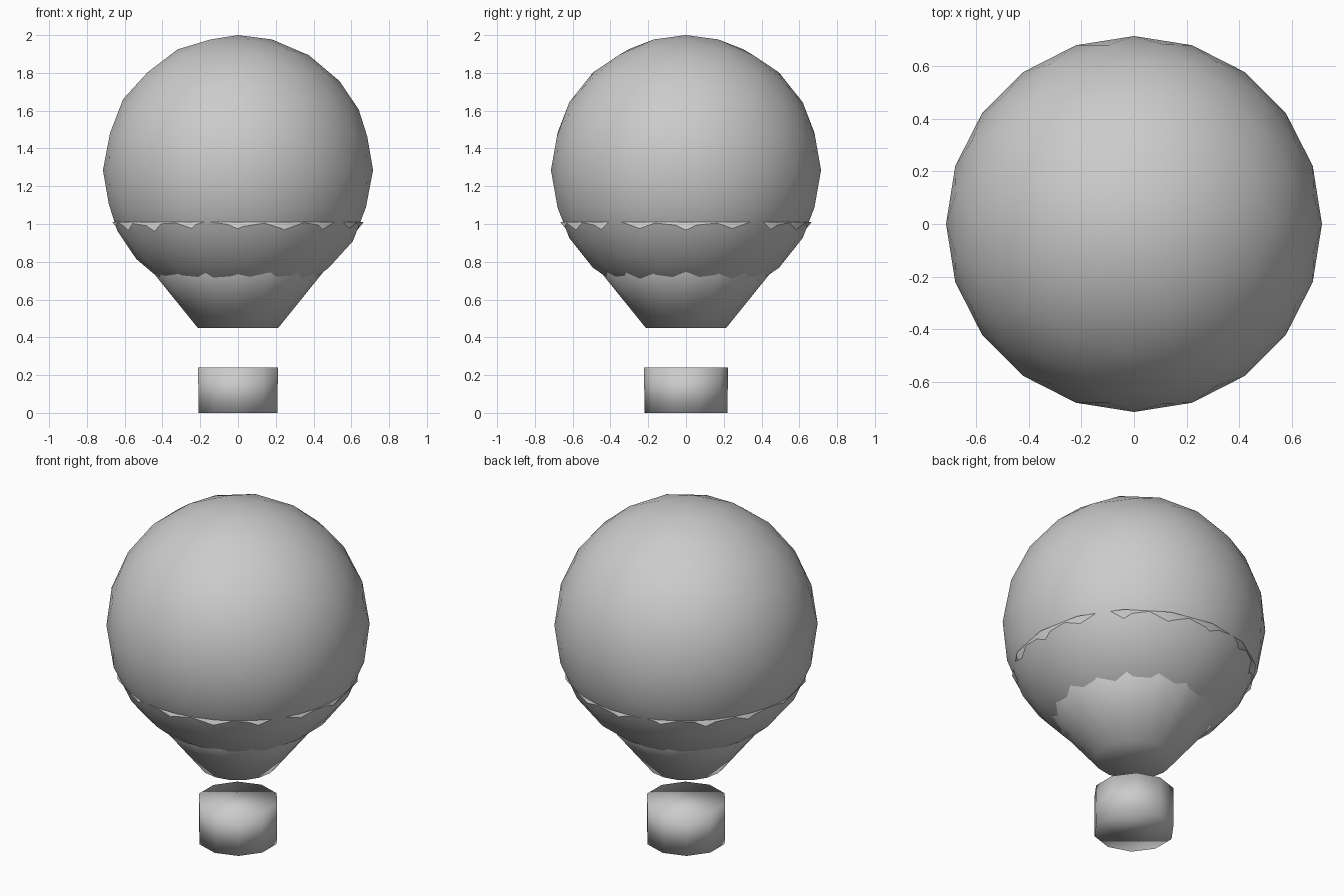
import bpy
import bmesh
from mathutils import Matrix

cube = bpy.data.objects.get("Cube")
if cube:
    bpy.data.objects.remove(cube, do_unlink=True)

# Single fabric colour
grey = bpy.data.materials.new("plain_grey")
grey.use_nodes = True
colour = (0.6, 0.6, 0.6, 1.0)
grey.diffuse_color = colour
grey.node_tree.nodes["Principled BSDF"].inputs["Base Color"].default_value = colour


def finish(name, bm):
    """Turn a bmesh into a smooth grey object."""
    mesh = bpy.data.meshes.new(name)
    bmesh.ops.recalc_face_normals(bm, faces=bm.faces)
    for face in bm.faces:
        face.smooth = True
    bm.to_mesh(mesh)
    bm.free()
    mesh.materials.append(grey)
    obj = bpy.data.objects.new(name, mesh)
    bpy.context.collection.objects.link(obj)
    return obj


def tapered_drum(name, sides, r_low, r_high, z_low, z_high):
    """Closed round part between two heights."""
    bm = bmesh.new()
    bmesh.ops.create_cone(
        bm, cap_ends=True, cap_tris=False, segments=sides,
        radius1=r_low, radius2=r_high, depth=z_high - z_low,
        matrix=Matrix.Translation((0, 0, (z_low + z_high) / 2)))
    return finish(name, bm)


# Round upper envelope
bm = bmesh.new()
bmesh.ops.create_icosphere(bm, subdivisions=3, radius=0.715,
                           matrix=Matrix.Translation((0, 0, 1.285)))
finish("envelope", bm)

# Funnel skirt, whose wide rim pokes out around the envelope
tapered_drum("skirt", 16, 0.213, 0.665, 0.45, 1.01)

# Basket hanging free below the skirt
tapered_drum("basket", 10, 0.22, 0.222, 0.0, 0.24)
